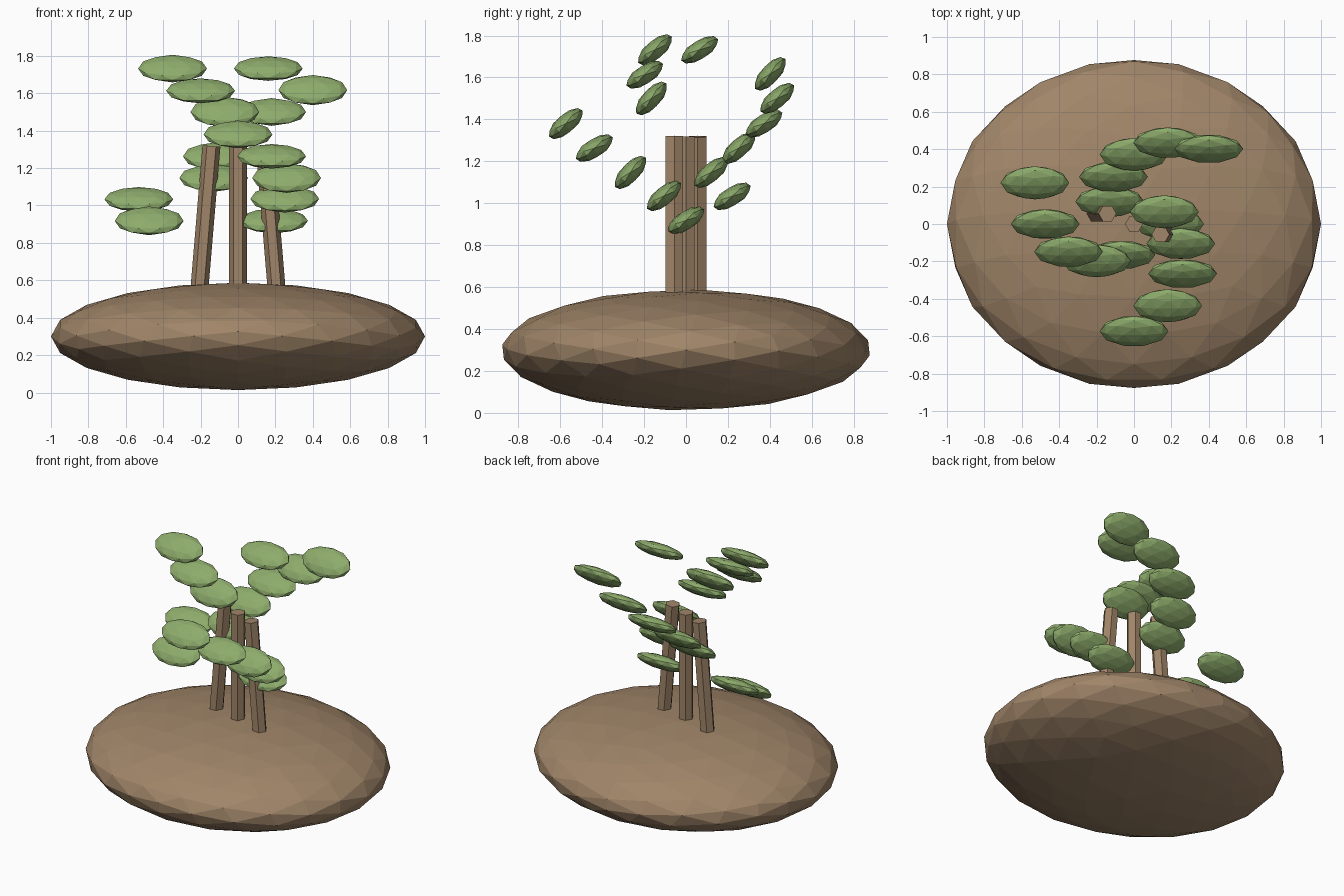
import bpy, bmesh, math
from mathutils import Matrix, Vector

if "Cube" in bpy.data.objects:
    bpy.data.objects.remove(bpy.data.objects["Cube"])


def material(name, rgb):
    m = bpy.data.materials.new(name)
    m.diffuse_color = (*rgb, 1)
    m.use_nodes = True
    m.node_tree.nodes["Principled BSDF"].inputs["Base Color"].default_value = m.diffuse_color
    return m


BROWN = material("earth_brown", (0.352, 0.235, 0.140))
GREEN = material("leaf_green", (0.270, 0.413, 0.150))

# Turns the icosphere so that edge midpoints, not vertices, sit on the axes
EDGE_UP = Matrix.Rotation(math.pi / 2, 4, 'Z') @ Matrix.Rotation(math.atan(2 / (1 + 5 ** 0.5)), 4, 'Y')


def finish(bm, name, mat):
    mesh = bpy.data.meshes.new(name)
    bm.to_mesh(mesh)
    bm.free()
    mesh.materials.append(mat)
    ob = bpy.data.objects.new(name, mesh)
    bpy.context.collection.objects.link(ob)
    return ob


def ellipsoid(name, centre, radii, detail, mat, tilt=0):
    bm = bmesh.new()
    bmesh.ops.create_icosphere(bm, subdivisions=detail, radius=1, matrix=EDGE_UP)
    bm.transform(Matrix.Translation(centre)
                 @ Matrix.Rotation(math.radians(tilt), 4, 'X')
                 @ Matrix.Diagonal((*radii, 1)))
    return finish(bm, name, mat)


def trunk(name, bottom, top):
    bottom, top = Vector(bottom), Vector(top)
    axis = top - bottom
    lean = Matrix.Rotation(math.atan2(axis.x, axis.z), 4, 'Y')
    bm = bmesh.new()
    # hexagon with corners pointing along x
    bmesh.ops.create_cone(bm, cap_ends=True, segments=6, radius1=0.048, radius2=0.048,
                          depth=axis.length,
                          matrix=Matrix.Translation((bottom + top) / 2) @ lean
                          @ Matrix.Rotation(math.pi / 2, 4, 'Z'))
    return finish(bm, name, BROWN)


# Rounded mound of earth
ellipsoid("mound", (0, 0, 0.30), (1, 0.88, 0.288), 3, BROWN)

# Three leaning trunks
for label, s in (("left", -1), ("middle", 0), ("right", 1)):
    trunk("trunk_" + label, (0.215 * s, -0.056 * s, 0.45), (0.142 * s, -0.056 * s, 1.318))

# Tilted leaf pads: x, y, z, tilt in degrees
PADS = [
    (-0.475, 0.00, 0.918, 43), (0.19, 0.00, 0.918, 33),
    (-0.53, 0.22, 1.033, 32), (0.25, -0.105, 1.035, 39),
    (-0.13, 0.12, 1.147, 40), (0.26, -0.265, 1.147, 46),
    (-0.11, 0.252, 1.263, 42), (0.18, -0.437, 1.263, 32),
    (0.00, 0.372, 1.380, 33), (0.00, -0.573, 1.380, 40),
    (0.18, 0.435, 1.500, 40), (-0.07, -0.165, 1.500, 47),
    (-0.20, -0.197, 1.613, 33), (0.40, 0.402, 1.617, 47),
    (-0.35, -0.148, 1.732, 40), (0.162, 0.065, 1.732, 32),
]
for i, (x, y, z, tilt) in enumerate(PADS, 1):
    ellipsoid(f"leaf_pad_{i}", (x, y, z), (0.184, 0.102, 0.045), 2, GREEN, tilt)
